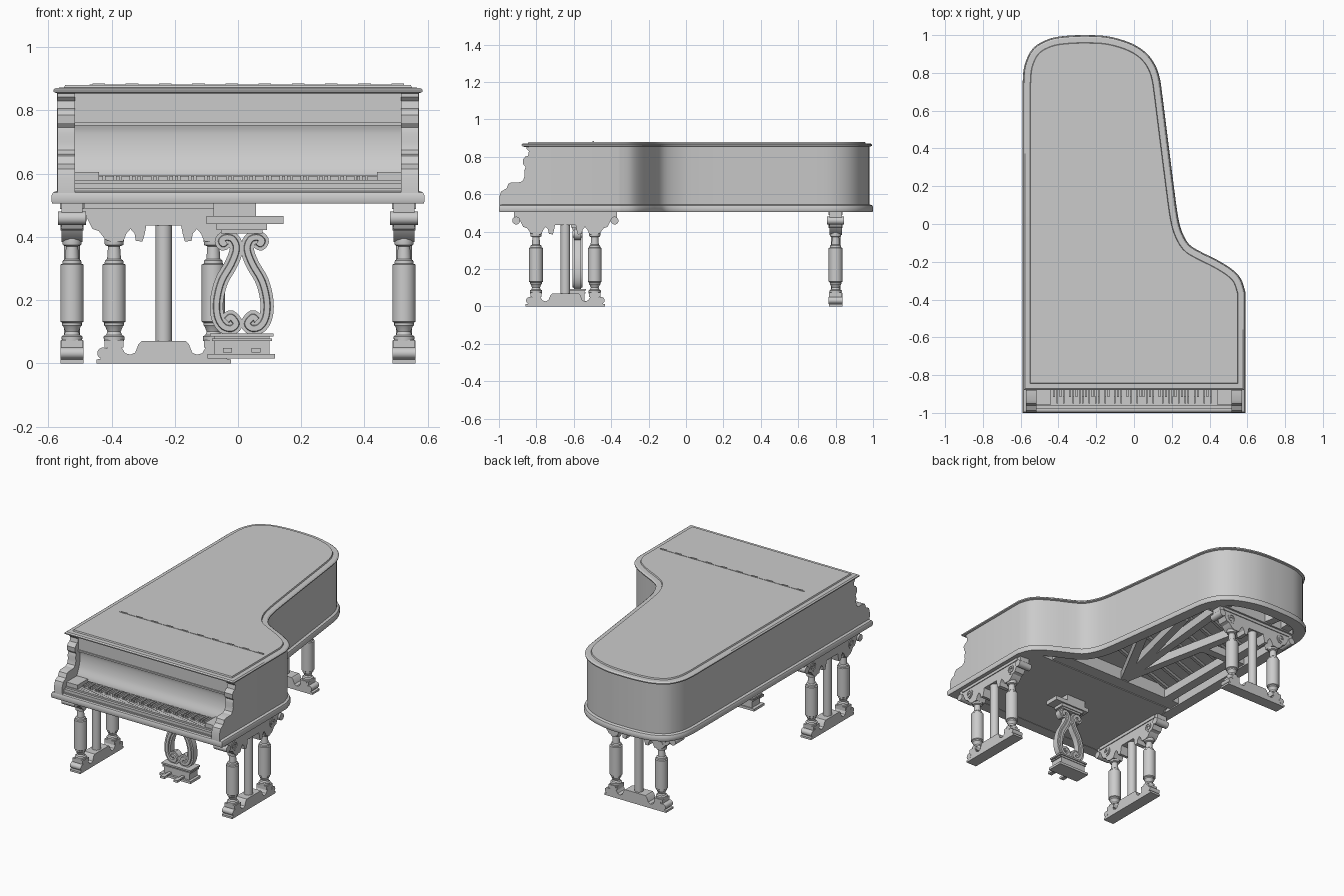
import bpy, bmesh
from math import pi, cos, sin
from mathutils import Matrix, Vector

if "Cube" in bpy.data.objects:
    bpy.data.objects.remove(bpy.data.objects["Cube"])

I = Matrix.Identity(4)
T = Matrix.Translation


def R(axis):
    return Matrix.Rotation(pi / 2, 4, axis)


def build(name, verts, faces, M=I):
    bm = bmesh.new()
    vs = [bm.verts.new(M @ Vector(v)) for v in verts]
    for f in faces:
        bm.faces.new([vs[i] for i in f])
    bmesh.ops.recalc_face_normals(bm, faces=bm.faces)
    me = bpy.data.meshes.new(name)
    bm.to_mesh(me)
    bm.free()
    ob = bpy.data.objects.new(name, me)
    bpy.context.collection.objects.link(ob)
    return ob


def boxes(name, items, M=I):
    """One mesh made of boxes (x0, x1, y0, y1, z0, z1)."""
    V, F = [], []
    for x0, x1, y0, y1, z0, z1 in items:
        n = len(V)
        V += [(x, y, z) for z in (z0, z1) for x, y in ((x0, y0), (x1, y0), (x1, y1), (x0, y1))]
        F += [[n + i for i in f] for f in ((0, 1, 2, 3), (4, 5, 6, 7), (0, 1, 5, 4), (1, 2, 6, 5), (2, 3, 7, 6), (3, 0, 4, 7))]
    return build(name, V, F, M)


def extrude(name, poly, d, M=I):
    """Profile in local x/z, thickness 2d along local y."""
    n = len(poly)
    V = [(u, y, z) for y in (-d, d) for u, z in poly]
    F = [list(range(n)), list(range(n, 2 * n))]
    F += [(i, (i + 1) % n, (i + 1) % n + n, i + n) for i in range(n)]
    return build(name, V, F, M)


def lathe(name, prof, M=I, n=24):
    V = [(r * cos(2 * pi * k / n), r * sin(2 * pi * k / n), z) for z, r in prof for k in range(n)]
    m = len(prof)
    F = [(a * n + k, a * n + (k + 1) % n, (a + 1) * n + (k + 1) % n, (a + 1) * n + k) for a in range(m - 1) for k in range(n)]
    F += [list(range(n)), list(range((m - 1) * n, m * n))]
    return build(name, V, F, M)


def spline(pts, n=4):
    p = [Vector(q) for q in [pts[0]] + list(pts) + [pts[-1]]]
    out = []
    for a, b, c, d in zip(p, p[1:], p[2:], p[3:]):
        for i in range(n):
            t = i / n
            out.append((b * 2 + (c - a) * t + (a * 2 - b * 5 + c * 4 - d) * t * t + (b * 3 - a - c * 3 + d) * t ** 3) / 2)
    return out + [p[-1]]


def offset(path, d, closed):
    out, n = [], len(path)
    for i, p in enumerate(path):
        e1 = p - path[i - 1] if closed or i else path[1] - p
        e2 = path[(i + 1) % n] - p if closed or i < n - 1 else e1
        n1, n2 = (Vector((e.y, -e.x)).normalized() for e in (e1, e2))
        out.append(p + (n1 + n2) * d / max(0.3, 1 + n1.dot(n2)))
    return out


def sweep(name, path, prof, closed=False, solid=False, M=I):
    """Sweep a profile of (inset, z). solid: closed path with filled top and bottom."""
    n, m = len(path), len(prof)
    V = [(p.x, p.y, z) for d, z in prof for p in offset(path, d, closed)]
    F = []
    for a in range(m - 1 if solid else m):
        b = (a + 1) % m
        for k in range(n if closed else n - 1):
            j = (k + 1) % n
            F.append((a * n + k, a * n + j, b * n + j, b * n + k))
    if solid:
        F += [list(range(n)), list(range((m - 1) * n, m * n))]
    elif not closed:
        F += [[a * n for a in range(m)], [a * n + n - 1 for a in range(m)]]
    return build(name, V, F, M)


# Plan outline of the case, running clockwise from the front left corner
CURVE = spline([(-.59, .74), (-.58, .84), (-.535, .93), (-.45, .98), (-.35, .997), (-.24, 1), (-.15, .995), (-.07, .977),
                (0, .95), (.06, .91), (.105, .855), (.135, .78), (.153, .66), (.183, .42), (.211, .2), (.23, .06), (.25, -.03),
                (.29, -.105), (.35, -.145), (.44, -.19), (.52, -.24), (.566, -.29), (.59, -.36)])


def outline(front):
    return [Vector((-.59, front))] + CURVE + [Vector((.59, front))]


# Case: rim, base moulding, lid with stepped edge, soundboard
sweep("rim", outline(-.84), [(.018, .51), (.018, .858), (.072, .858), (.072, .51)])
sweep("base_moulding", outline(-1), [(.003, .505), (0, .512), (0, .53), (.005, .54), (.018, .546), (.072, .546), (.072, .505)], closed=True)
sweep("lid", outline(-.885), [(.02, .853), (.007, .858), (.006, .865), (.014, .871), (.04, .872), (.043, .88)], closed=True, solid=True)
sweep("soundboard", outline(-.5), [(.06, .59), (.06, .605)], closed=True, solid=True)
boxes("lid_hinge", [(-.47, .5, -.498, -.492, .876, .882)] +
      [(-.46 + i * .105, -.42 + i * .105, -.499, -.491, .876, .885) for i in range(10)])

# Arms either side of the keyboard, with a stepped scroll front
arm = [(-.82, .51), (-.995, .51), (-.998, .585), (-.988, .615), (-.96, .63), (-.95, .655), (-.935, .662), (-.885, .664), (-.87, .675),
       (-.862, .70), (-.865, .725), (-.858, .745), (-.87, .76), (-.872, .785), (-.86, .80), (-.845, .805), (-.84, .83),
       (-.852, .842), (-.852, .857), (-.82, .857)]
for s in (-1, 1):
    extrude("arm", arm, .0275, T((s * .5435, 0, 0)) @ R('Z'))

# Keyboard: keybed, key slip, end blocks, fallboard, name panel
boxes("keybed", [(-.53, .53, -.985, -.33, .507, .552), (-.5, .5, -.33, -.29, .507, .552)])
boxes("key_slip", [(-.516, .516, -.978, -.958, .54, .57), (-.516, .516, -.96, -.95, .55, .58)])
boxes("key_blocks", [(s * .478 - .038, s * .478 + .038, -.955, -.82, .55, .605) for s in (-1, 1)])
w = .88 / 52
boxes("white_keys", [(-.44 + i * w + .0006, -.44 + (i + 1) * w - .0006, -.949, -.82, .552, .579) for i in range(52)])
boxes("black_keys", [(-.44 + (i + 1) * w - .0048, -.44 + (i + 1) * w + .0048, -.917, -.82, .575, .594)
                     for i in range(51) if i % 7 not in (1, 4)])
face = spline([(-.855, .592), (-.85, .612), (-.832, .65), (-.822, .69), (-.82, .73), (-.826, .755)])
extrude("fallboard", [tuple(p) for p in face] + [(-.79, .755), (-.79, .592)], .517, R('Z'))
boxes("upper_panel", [(-.517, .517, -.835, -.8, .76, .857), (-.517, .517, -.842, -.8, .752, .762)])


# Underside braces fanning out from the belly rail, and soundboard ribs
def beam(name, p, q, width, z0, z1):
    p, q = Vector(p), Vector(q)
    o = Vector((q.y - p.y, p.x - q.x)).normalized() * width / 2
    c = (p - o, q - o, q + o, p + o)
    build(name, [(v.x, v.y, z) for z in (z0, z1) for v in c],
          [(0, 1, 2, 3), (4, 5, 6, 7), (0, 1, 5, 4), (1, 2, 6, 5), (2, 3, 7, 6), (3, 0, 4, 7)])


for end in ((-.33, .93), (0, .86), (.085, .56), (.14, .25)):
    beam("brace", (-.1, -.2), end, .05, .512, .565)
beam("belly_rail", (-.53, -.25), (.38, -.25), .08, .512, .6)
beam("side_brace", (-.44, -.25), (-.44, .9), .06, .512, .565)
beam("cross_brace", (-.53, .36), (-.2, .36), .05, .515, .565)
beam("leg_mount", (-.54, .8), (.06, .8), .1, .505, .565)
for i in range(9):
    y = -.12 + i * .11
    beam("soundboard_rib", (-.53, y - .12), (.12 - .012 * i, min(y + .1, .86)), .018, .57, .592)


# Trestle legs: foot, two turned columns, centre post, carved bracket
def mirrored(half):
    return half + [(-u, z) for u, z in reversed(half)]


def spiral(cx, cz, r0, r1, a0, a1, n=20):
    return [Vector((cx + (r0 + (r1 - r0) * i / n) * cos(a0 + (a1 - a0) * i / n),
                    cz + (r0 + (r1 - r0) * i / n) * sin(a0 + (a1 - a0) * i / n))) for i in range(n + 1)]


foot = mirrored([(-.213, 0), (-.213, .012), (-.2, .014), (-.186, .046), (-.176, .05), (-.174, .072), (-.136, .072), (-.133, .05),
                 (-.122, .032), (-.105, .027), (-.09, .034), (-.08, .06), (-.07, .07)])
bracket = mirrored([(-.275, .508), (-.275, .475), (-.24, .455), (-.225, .425), (-.205, .418), (-.185, .392), (-.165, .383),
                    (-.128, .386), (-.118, .41), (-.105, .425), (-.092, .41), (-.088, .387), (-.067, .385), (-.06, .41), (-.055, .436)])
column = [(.07, .032), (.085, .033), (.09, .025), (.1, .021), (.115, .027), (.12, .031), (.128, .031), (.132, .037), (.312, .037),
          (.315, .03), (.325, .029), (.33, .022), (.37, .019), (.374, .029), (.388, .031), (.4, .03)]


def leg(M):
    extrude("leg_foot", foot, .036, M)
    extrude("leg_bracket", bracket, .033, M)
    boxes("bracket_cap", [(-.25, .25, -.038, .038, .488, .51)], M)
    lathe("leg_post", [(.06, .026), (.44, .026)], M)
    for s in (-1, 1):
        lathe("leg_column", column, M @ T((s * .157, 0, 0)))
        boxes("column_plinth", [(s * .157 - .03, s * .157 + .03, -.035, .035, .05, .073)], M)
        for n, u, z, r, d in (("foot_scroll", .192, .032, .018, .037), ("bracket_scroll", .263, .459, .021, .045)):
            lathe(n, [(-d, r * .6), (-d, r), (d, r), (d, r * .6)], M @ T((s * u, 0, z)) @ R('X'), 20)
        path = spiral(.19, .453, .006, .03, 0, 3.5 * pi)
        sweep("bracket_carving", [Vector((s * p.x, p.y)) for p in path],
              [(-.004, -.037), (-.004, .037), (.004, .037), (.004, -.037)], M=M @ R('X'))


for x in (-.525, .525):
    leg(T((x, -.645, 0)) @ R('Z'))
leg(T((-.235, .8, 0)))

# Pedal lyre
L = T((.012, -.58, 0))
arm_path = spline([(.05, .384), (.059, .378), (.064, .388), (.05, .398), (.028, .392), (.017, .362), (.033, .315), (.064, .26),
                   (.079, .2), (.077, .15), (.06, .118), (.034, .11), (.018, .125), (.034, .146), (.048, .136)], 5)
W, D = .021, .027
cross = [(-W, -D * .7), (-W, D * .7), (-W * .5, D * .7), (-W * .4, D), (W * .4, D), (W * .5, D * .7), (W, D * .7), (W, -D * .7),
         (W * .5, -D * .7), (W * .4, -D), (-W * .4, -D), (-W * .5, -D * .7)]
for s in (-1, 1):
    sweep("lyre_arm", [Vector((s * p.x, p.y)) for p in arm_path], cross, M=L @ R('X'))
boxes("lyre_head", [(-.065, .065, -.03, .03, .41, .425), (-.08, .08, -.035, .035, .422, .442),
                    (-.112, .132, -.045, .045, .44, .466), (-.09, .045, -.04, .04, .46, .51)], L)
boxes("pedal_box", [(-.1, .1, -.05, .045, .084, .094), (-.088, .088, -.042, .038, .028, .086),
                    (-.095, .095, -.047, .042, .07, .078), (-.108, .105, -.055, .045, .015, .03)], L)
boxes("pedals", [(u - .009, u + .009, -.1, -.03, .036, .046) for u in (-.045, .045)] +
      [(u - .014, u + .014, -.12, -.085, .034, .048) for u in (-.045, .045)], L)

# Smooth turned and curved surfaces, keep edges sharp
for ob in bpy.context.scene.objects:
    ob.select_set(True)
bpy.context.view_layer.objects.active = bpy.context.scene.objects[0]
bpy.ops.object.shade_smooth_by_angle(angle=.5)
